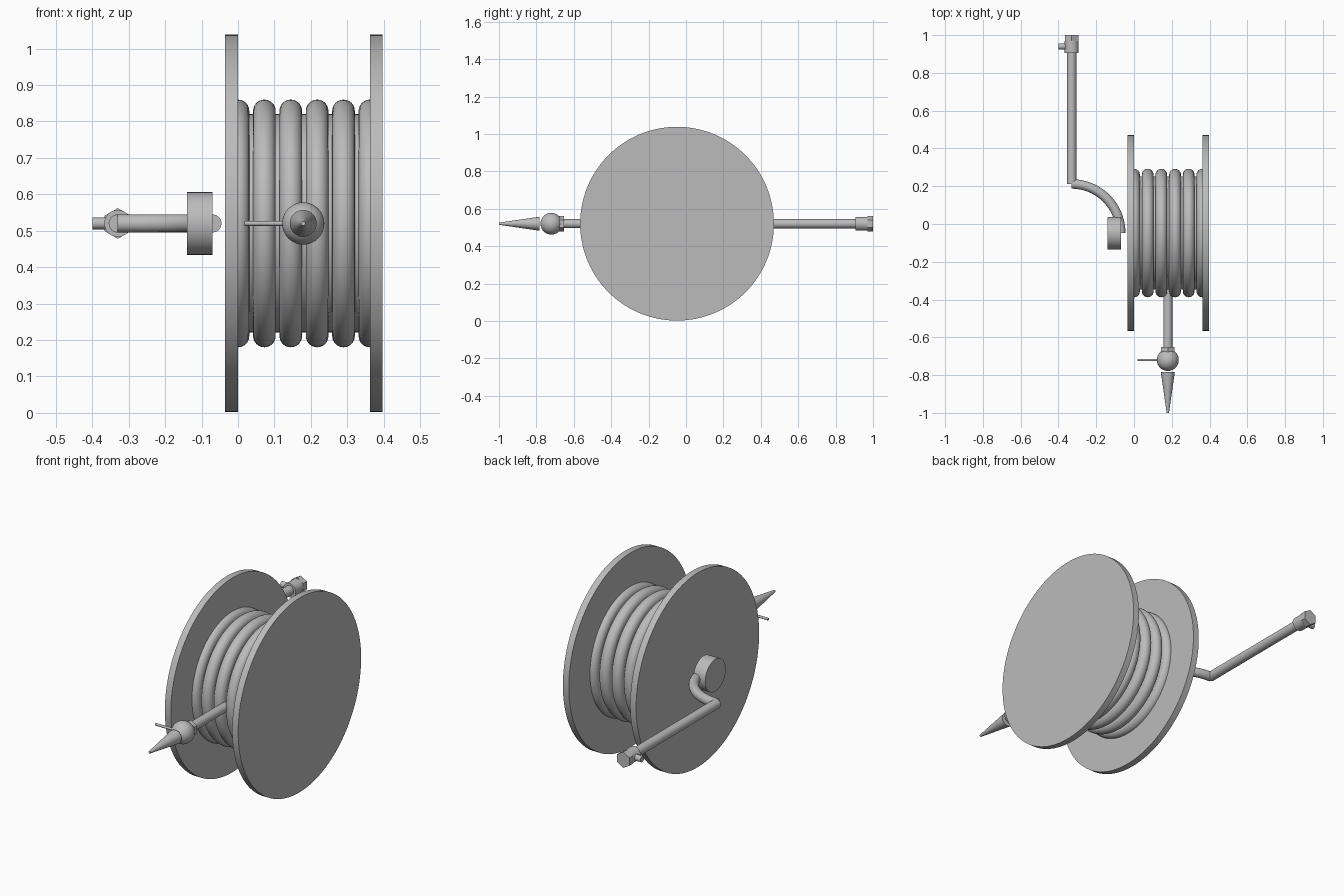
import bpy
import math
from mathutils import Vector

default = bpy.data.objects.get("Cube")
if default:
    bpy.data.objects.remove(default, do_unlink=True)

grey = bpy.data.materials.new("plain_grey")
grey.use_nodes = True
GREY = (0.5, 0.5, 0.5, 1)
grey.diffuse_color = GREY
grey.node_tree.nodes["Principled BSDF"].inputs["Base Color"].default_value = GREY

AXLE_Y, AXLE_Z = -0.048, 0.52
HOSE_X, PIPE_X = 0.179, -0.33


def finish(name, smooth=True):
    obj = bpy.context.object
    obj.name = name
    obj.data.materials.append(grey)
    if smooth:
        bpy.ops.object.shade_smooth_by_angle(angle=math.radians(35))
    return obj


def rod(name, start, end, r1, r2=None, sides=32, spin=0.0):
    """Cylinder or tapered rod running from start to end."""
    start, end = Vector(start), Vector(end)
    turn = (end - start).to_track_quat('Z', 'Y')
    bpy.ops.mesh.primitive_cone_add(
        vertices=sides, radius1=r1, radius2=r1 if r2 is None else r2,
        depth=(end - start).length, location=(start + end) / 2,
        rotation=turn.to_euler())
    obj = finish(name, sides > 8)
    obj.rotation_euler.rotate_axis('Z', spin)
    return obj


def along_x(name, x1, x2, radius, sides=96):
    return rod(name, (x1, AXLE_Y, AXLE_Z), (x2, AXLE_Y, AXLE_Z), radius, sides=sides)


def along_y(name, x, y1, y2, r1, r2=None, sides=32, spin=0.0):
    return rod(name, (x, y1, AXLE_Z), (x, y2, AXLE_Z), r1, r2, sides, spin)


# Reel: two flanges, the drum and the inlet hub
along_x("right_flange", -0.035, 0.0, 0.518, 128)
along_x("left_flange", 0.362, 0.397, 0.518, 128)
along_x("drum", 0.0, 0.362, 0.3)
along_x("inlet_hub", -0.14, -0.07, 0.086, 64)

# Wound hose
for i in range(6):
    bpy.ops.mesh.primitive_torus_add(
        major_segments=96, minor_segments=24, major_radius=0.309, minor_radius=0.031,
        location=(i * 0.0724, AXLE_Y, AXLE_Z), rotation=(0, math.pi / 2, 0))
    finish(f"hose_coil_{i + 1}")

# Hose end with collar, valve ball, lever and nozzle
along_y("hose_end", HOSE_X, -0.34, -0.70, 0.024)
along_y("hose_collar", HOSE_X, -0.652, -0.69, 0.041, sides=6)
bpy.ops.mesh.primitive_uv_sphere_add(segments=40, ring_count=20, radius=0.058,
                                     location=(HOSE_X, -0.72, AXLE_Z))
finish("valve_ball")
rod("valve_lever", (0.018, -0.72, AXLE_Z), (HOSE_X, -0.72, AXLE_Z), 0.0065, sides=12)
along_y("nozzle", HOSE_X, -0.784, -1.0, 0.037, 0.006)

# Supply pipe: quarter bend from the hub, then a straight run
curve = bpy.data.curves.new("pipe_bend", 'CURVE')
curve.dimensions = '3D'
curve.bevel_depth = 0.025
curve.bevel_resolution = 6
curve.use_fill_caps = True
path = curve.splines.new('POLY')
STEPS = 24
path.points.add(STEPS)
for i, point in enumerate(path.points):
    a = i / STEPS * math.pi / 2
    point.co = (PIPE_X + 0.26 * math.cos(a), AXLE_Y + 0.26 * math.sin(a), AXLE_Z, 1)
bend = bpy.data.objects.new("pipe_bend", curve)
bpy.context.collection.objects.link(bend)
bpy.ops.object.select_all(action='DESELECT')
bpy.context.view_layer.objects.active = bend
bend.select_set(True)
bpy.ops.object.convert(target='MESH')
finish("pipe_bend")
along_y("supply_pipe", PIPE_X, 0.212, 0.92, 0.025)

# Tap fitting at the far end of the pipe
along_y("tap_body", PIPE_X, 0.905, 0.97, 0.037)
along_y("tap_nut", PIPE_X, 0.97, 1.0, 0.042, sides=6)
rod("tap_outlet", (PIPE_X, 0.94, AXLE_Z), (-0.4, 0.94, AXLE_Z), 0.016, sides=20)
